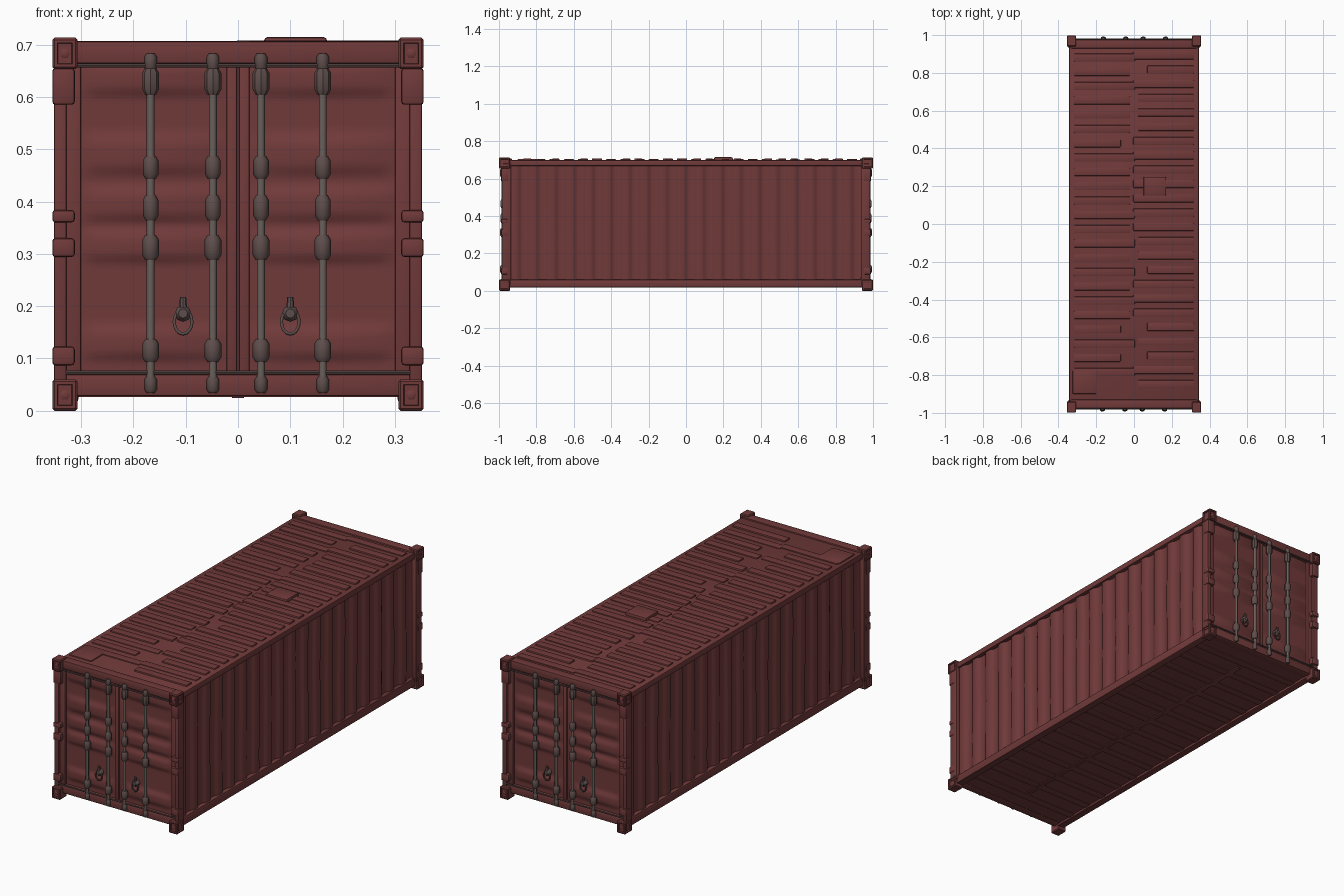
import bpy, bmesh, math, random
from mathutils import Matrix, Vector

random.seed(4)
cube = bpy.data.objects.get("Cube")
if cube:
    bpy.data.objects.remove(cube)


def material(name, rgb):
    m = bpy.data.materials.new(name)
    m.use_nodes = True
    m.diffuse_color = (*rgb, 1)
    m.node_tree.nodes["Principled BSDF"].inputs["Base Color"].default_value = (*rgb, 1)
    return m


RED = material("oxide red paint", (0.165, 0.042, 0.042))
STEEL = material("worn steel", (0.14, 0.115, 0.105))
COLLAR = material("grimy steel", (0.11, 0.075, 0.07))
TURN = Matrix.Rotation(math.pi, 4, "Z")
ENDS = (("front", Matrix.Identity(4)), ("back", TURN))


def finish(name, bm, mat, xf=None, smooth=False):
    if xf is not None:
        bm.transform(xf)
    bmesh.ops.recalc_face_normals(bm, faces=bm.faces)
    me = bpy.data.meshes.new(name)
    bm.to_mesh(me)
    bm.free()
    me.materials.append(mat)
    ob = bpy.data.objects.new(name, me)
    bpy.context.collection.objects.link(ob)
    if smooth:
        bpy.ops.object.select_all(action="DESELECT")
        ob.select_set(True)
        bpy.context.view_layer.objects.active = ob
        bpy.ops.object.shade_smooth_by_angle(angle=math.radians(40))
    return ob


def box(name, lo, hi, mat=RED, bevel=0.004, xf=None):
    bm = bmesh.new()
    lo, hi = Vector(lo), Vector(hi)
    size = hi - lo
    bmesh.ops.create_cube(bm, size=1, matrix=Matrix.Translation((lo + hi) / 2) @ Matrix.Diagonal((*size, 1)))
    if bevel:
        bmesh.ops.bevel(bm, geom=bm.edges[:], offset=bevel, segments=2, affect="EDGES", profile=0.5)
    return finish(name, bm, mat, xf, True)


def lathe(name, centre, profile, mat, axis="Z", sides=10, xf=None):
    # profile is a list of (radius, height) rings
    bm = bmesh.new()
    rings = []
    for r, h in profile:
        rings.append([bm.verts.new((r * math.cos(2 * math.pi * i / sides), r * math.sin(2 * math.pi * i / sides), h))
                      for i in range(sides)])
    for a, b in zip(rings, rings[1:]):
        for i in range(sides):
            j = (i + 1) % sides
            bm.faces.new((a[i], a[j], b[j], b[i]))
    bm.faces.new(rings[0])
    bm.faces.new(rings[-1])
    turn = {"Z": Matrix.Identity(4), "X": Matrix.Rotation(math.pi / 2, 4, "Y"),
            "Y": Matrix.Rotation(math.pi / 2, 4, "X")}[axis]
    bm.transform(Matrix.Translation(centre) @ turn)
    return finish(name, bm, mat, xf, True)


def sheet(name, rows, xf=None):
    # skins a grid of points
    bm = bmesh.new()
    grid = [[bm.verts.new(p) for p in row] for row in rows]
    for a, b in zip(grid, grid[1:]):
        for i in range(len(a) - 1):
            bm.faces.new((a[i], a[i + 1], b[i + 1], b[i]))
    return finish(name, bm, RED, xf, True)


def wave(t):
    # flattened wave between 0 and 1
    return min(1, max(0, 0.5 + 0.95 * math.sin(2 * math.pi * t)))


# Inner shell and floor
box("inner_shell", (-0.318, -0.95, 0.03), (0.318, 0.95, 0.685), bevel=0)
box("floor_ridge", (-0.012, -0.8, 0.024), (0.012, 0.8, 0.032), bevel=0.003)
for i in range(15):
    y = -0.84 + i * 0.12
    box("floor_beam", (-0.32, y - 0.02, 0.026), (0.32, y + 0.02, 0.032), bevel=0.002)

# Corrugated side walls with slight dents
for side, xf in (("left", Matrix.Identity(4)), ("right", TURN)):
    rows = []
    for i in range(181):
        y = -0.94 + 1.88 * i / 180
        depth = 0.322 + 0.013 * wave((y + 0.94) / 0.0989)
        rows.append([(depth + 0.002 * math.sin(9 * z + 7 * y) * math.sin(math.pi * z / 0.7), y, z)
                     for z in (0.05, 0.16, 0.28, 0.4, 0.52, 0.62, 0.685)])
    sheet(side + "_corrugated_wall", rows, xf)
    box(side + "_bottom_rail", (0.305, -0.96, 0.018), (0.343, 0.96, 0.06), xf=xf)
    box(side + "_top_rail", (0.305, -0.96, 0.668), (0.343, 0.96, 0.698), xf=xf)

# Roof plate with broken raised ribs
box("roof_plate", (-0.338, -0.965, 0.67), (0.338, 0.965, 0.699), bevel=0.005)
for half in (-1, 1):
    for i in range(24):
        y = -0.86 + i * 0.0757 + (0.012 if half > 0 else 0)
        if half < 0 and i == 0:
            continue
        inner = random.choice((-0.004, -0.004, 0.02, 0.07))
        xs = sorted((half * inner, half * 0.318))
        top = 0.703 + random.random() * 0.005
        box("roof_rib", (xs[0], y - 0.021, 0.69), (xs[1], y + 0.021, top), bevel=0.004)
box("roof_patch", (-0.325, -0.9, 0.69), (-0.2, -0.775, 0.705), bevel=0.005)
box("roof_bulge", (0.05, 0.15, 0.69), (0.17, 0.25, 0.714), bevel=0.006)

for end, xf in ENDS:
    # Doors pressed with horizontal ridges
    for s in (-1, 1):
        rows = []
        for i in range(81):
            z = 0.05 + 0.61 * i / 80
            ridge = max(math.exp(-((z - c) / w) ** 4) for c, w in
                        ((0.315, 0.028), (0.395, 0.03), (0.49, 0.035), (0.635, 0.03), (0.13, 0.03)))
            rows.append([(s * x, -0.955 - 0.011 * ridge * k, z) for x, k in
                         ((0.004, 0), (0.035, 0), (0.06, 1), (0.17, 1), (0.27, 1), (0.3, 0), (0.33, 0))])
        sheet(end + "_door", rows, xf)
        box(end + "_door_edge", (s * 0.012 - 0.010, -0.961, 0.05), (s * 0.012 + 0.010, -0.94, 0.665), bevel=0.003, xf=xf)
    box(end + "_header", (-0.335, -0.976, 0.664), (0.335, -0.93, 0.706), xf=xf)
    box(end + "_sill", (-0.335, -0.976, 0.028), (0.335, -0.93, 0.07), xf=xf)
    for z in (0.66, 0.073):
        lathe(end + "_cross_bar", (0, -0.979, z), ((0.004, -0.33), (0.004, 0.33)), COLLAR, "X", 8, xf)

    for s in (-1, 1):
        # Corner posts and hinges
        x0, x1 = sorted((s * 0.328, s * 0.352))
        box(end + "_corner_post", (x0, -0.982, 0.04), (x1, -0.935, 0.68), xf=xf)
        x0, x1 = sorted((s * 0.3, s * 0.335))
        box(end + "_post_flange", (x0, -0.968, 0.05), (x1, -0.94, 0.67), xf=xf)
        for z, h in ((0.62, 0.035), (0.372, 0.012), (0.312, 0.018), (0.105, 0.018)):
            x0, x1 = sorted((s * 0.312, s * 0.355))
            box(end + "_hinge", (x0, -0.989, z - h), (x1, -0.95, z + h), bevel=0.006, xf=xf)
        # Corner castings with recessed outer faces
        for zc in (0.03, 0.683):
            bm = bmesh.new()
            place = Matrix.Translation((s * 0.331, -0.97, zc))
            bmesh.ops.create_cube(bm, size=1, matrix=place @ Matrix.Diagonal((0.048, 0.058, 0.06, 1)))
            outer = [f for f in bm.faces if f.calc_center_median().y < -0.99
                     or abs(f.calc_center_median().x) > 0.35]
            bmesh.ops.bevel(bm, geom=bm.edges[:], offset=0.004, segments=1, affect="EDGES")
            bm.normal_update()
            outer = [f for f in bm.faces if f.normal.y < -0.99 or f.normal.x * s > 0.99]
            bmesh.ops.inset_individual(bm, faces=outer, thickness=0.008, depth=0)
            bmesh.ops.inset_individual(bm, faces=outer, thickness=0.002, depth=-0.006)
            finish(end + "_corner_casting", bm, RED, xf)
            lathe(end + "_casting_boss", (s * 0.331, -0.992, zc), ((0.01, -0.003), (0.01, 0.002), (0.007, 0.004)),
                  RED, "Y", 6, xf)

    # Locking rods with collars
    for x in (-0.167, -0.048, 0.044, 0.162):
        lathe(end + "_lock_rod", (x, -0.979, 0.36), ((0.0075, -0.32), (0.0075, 0.315)), STEEL, "Z", 10, xf)
        for z, r, h in ((0.666, 0.012, 0.017), (0.63, 0.016, 0.026), (0.465, 0.015, 0.022), (0.388, 0.015, 0.024),
                        (0.312, 0.016, 0.024), (0.115, 0.016, 0.022), (0.05, 0.012, 0.016)):
            lathe(end + "_rod_collar", (x, -0.978, z),
                  ((r * 0.65, -h), (r, -h * 0.6), (r, h * 0.6), (r * 0.65, h)), COLLAR, "Z", 8, xf)

    # Door pull rings
    for x in (-0.105, 0.1):
        lathe(end + "_pull_mount", (x, -0.966, 0.186), ((0.016, -0.01), (0.016, 0.008), (0.009, 0.016)),
              COLLAR, "Y", 8, xf)
        lathe(end + "_pull_pin", (x, -0.972, 0.205), ((0.008, -0.012), (0.006, 0.012)), COLLAR, "Z", 8, xf)
        curve = bpy.data.curves.new(end + "_pull_ring", "CURVE")
        curve.dimensions = "3D"
        curve.bevel_depth = 0.0035
        curve.bevel_resolution = 1
        loop = curve.splines.new("POLY")
        loop.points.add(15)
        loop.use_cyclic_u = True
        for i, p in enumerate(loop.points):
            a = 2 * math.pi * i / 16
            p.co = (x + 0.017 * math.cos(a), -0.974, 0.17 + 0.023 * math.sin(a), 1)
        curve.materials.append(COLLAR)
        ring = bpy.data.objects.new(end + "_pull_ring", curve)
        ring.matrix_world = xf
        bpy.context.collection.objects.link(ring)
